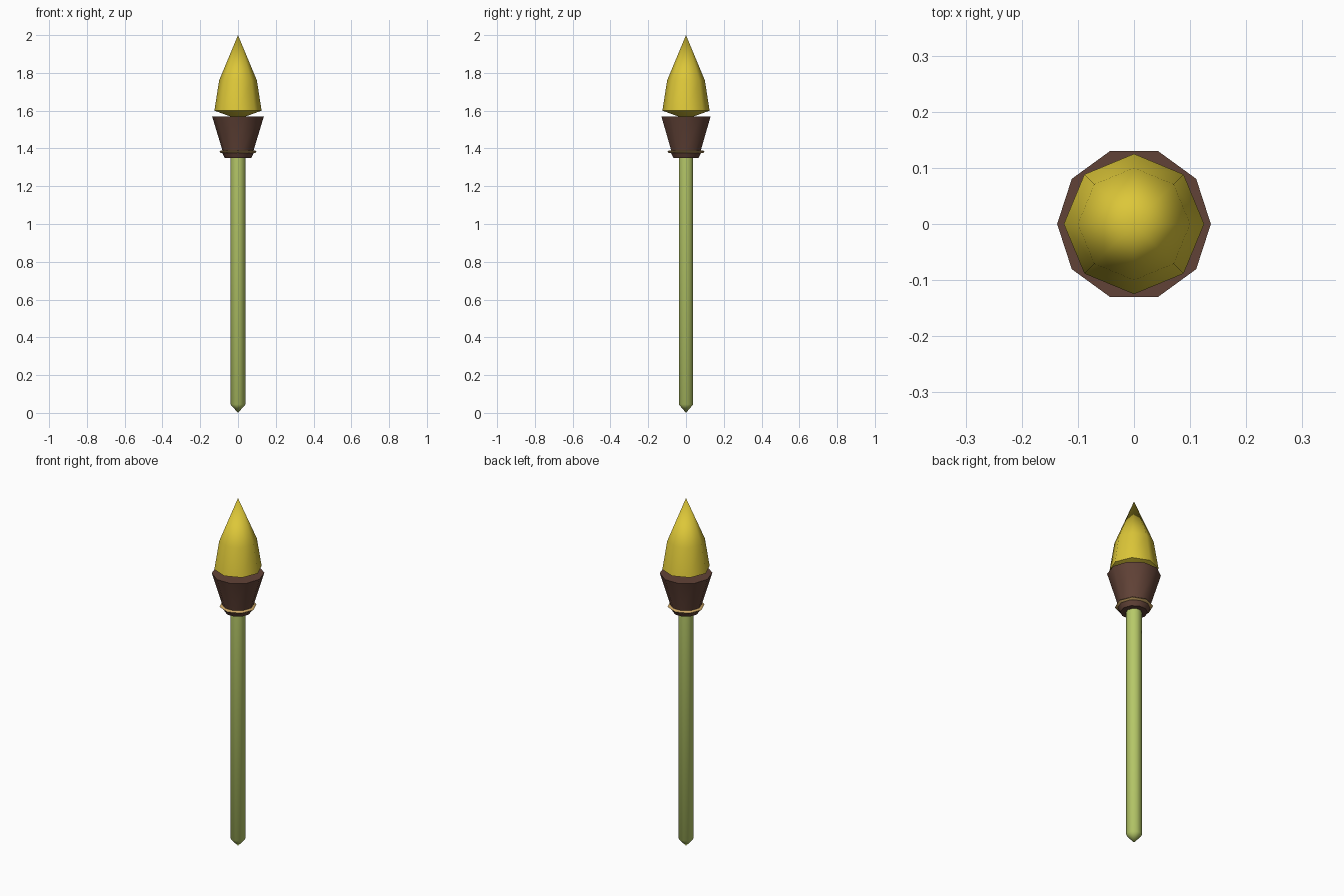
import bpy, bmesh, math

if "Cube" in bpy.data.objects:
    bpy.data.objects.remove(bpy.data.objects["Cube"])


def material(name, rgb):
    m = bpy.data.materials.new(name)
    m.diffuse_color = (*rgb, 1)
    m.use_nodes = True
    m.node_tree.nodes["Principled BSDF"].inputs["Base Color"].default_value = m.diffuse_color
    return m


def lathe(name, profile, sides, mat, smooth=50, closed=False):
    """Revolve (radius, z) points, bottom to top; radius 0 makes a pole."""
    bm = bmesh.new()
    rings = []
    for r, z in profile:
        if r == 0:
            rings.append([bm.verts.new((0, 0, z))] * sides)
        else:
            rings.append([bm.verts.new((r * math.cos(math.tau * i / sides),
                                        r * math.sin(math.tau * i / sides), z))
                          for i in range(sides)])
    pairs = list(zip(rings, rings[1:]))
    if closed:
        pairs.append((rings[-1], rings[0]))
    for a, b in pairs:
        for i in range(sides):
            j = (i + 1) % sides
            quad = list(dict.fromkeys((a[i], a[j], b[j], b[i])))
            bm.faces.new(quad)
    bmesh.ops.recalc_face_normals(bm, faces=bm.faces)
    mesh = bpy.data.meshes.new(name)
    bm.to_mesh(mesh)
    bm.free()
    mesh.materials.append(mat)
    ob = bpy.data.objects.new(name, mesh)
    bpy.context.collection.objects.link(ob)
    bpy.ops.object.select_all(action='DESELECT')
    ob.select_set(True)
    bpy.context.view_layer.objects.active = ob
    bpy.ops.object.shade_smooth_by_angle(angle=math.radians(smooth))
    return ob


green = material("pale green", (0.47, 0.58, 0.14))
brown = material("dark brown", (0.12, 0.055, 0.038))
tan = material("tan", (0.60, 0.38, 0.13))
yellow = material("yellow", (0.72, 0.57, 0.04))

# Long handle with a pointed foot
lathe("handle", [(0, 0), (0.04, 0.045), (0.04, 1.36), (0, 1.36)], 10, green, 65)

# Flared cup with a small collar beneath it
lathe("collar", [(0, 1.35), (0.07, 1.35), (0.083, 1.376), (0, 1.376)], 10, brown)
lathe("cup", [(0, 1.37), (0.08, 1.37), (0.084, 1.395), (0.137, 1.57), (0, 1.57)],
      10, brown)

# Thin band around the cup's neck
lathe("band", [(0.08, 1.376), (0.09, 1.376), (0.098, 1.383),
               (0.09, 1.39), (0.08, 1.39)], 8, tan, closed=True)

# Faceted flame
lathe("flame", [(0, 1.555), (0.125, 1.60), (0.10, 1.76), (0, 2.0)], 8, yellow)
